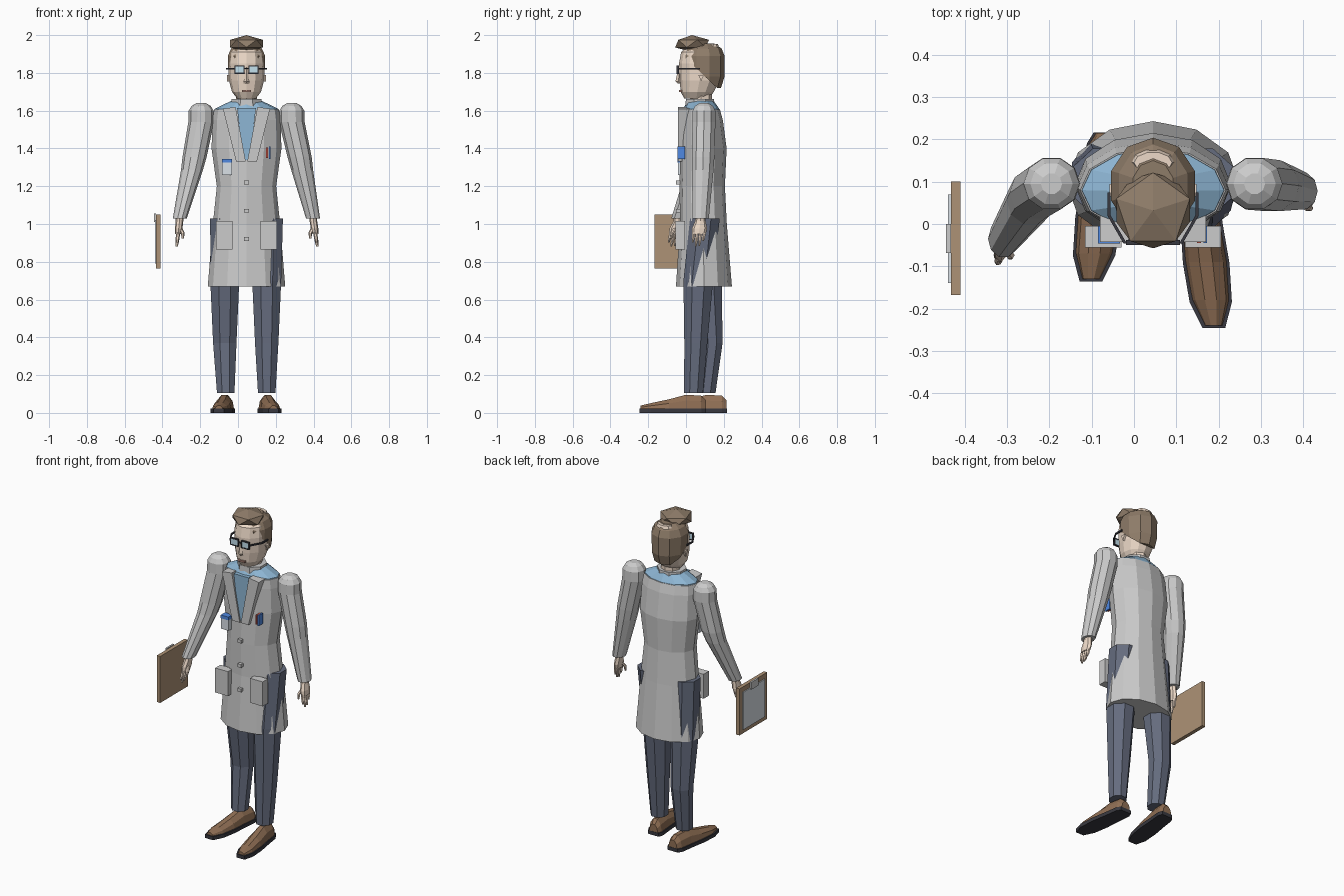
import bpy, bmesh
from math import cos, sin, pi
from mathutils import Vector

if "Cube" in bpy.data.objects:
    bpy.data.objects.remove(bpy.data.objects["Cube"])

CX = 0.045  # body centre line
PAL = dict(skin=(.85, .70, .58), hair=(.27, .20, .14), shirt=(.27, .47, .66), trouser=(.13, .15, .21),
           shoe=(.28, .16, .09), black=(.04, .04, .05), wood=(.42, .29, .18), paper=(.70, .75, .80),
           blue=(.08, .25, .75), red=(.75, .12, .08), glass=(.55, .75, .85), mouth=(.45, .25, .2))
MATS = {}


def finish(name, bm, color):
    bmesh.ops.recalc_face_normals(bm, faces=bm.faces[:])
    me = bpy.data.meshes.new(name)
    bm.to_mesh(me)
    bm.free()
    ob = bpy.data.objects.new(name, me)
    bpy.context.collection.objects.link(ob)
    if color:
        if color not in MATS:
            MATS[color] = bpy.data.materials.new(color)
            MATS[color].diffuse_color = (*PAL[color], 1)
        me.materials.append(MATS[color])
    return ob


def loft(name, rings, n, color=None, v=(0, 1, 0), phase=0, cut=None):
    """Skin elliptical rings (x, y, z, ru, rv); u is along x."""
    bm = bmesh.new()
    U, V = Vector((1, 0, 0)), Vector(v)
    loops = []
    for x, y, z, ru, rv in rings:
        loops.append([bm.verts.new(Vector((x, y, z)) + U * ru * cos(2 * pi * (i + phase) / n)
                                   + V * rv * sin(2 * pi * (i + phase) / n)) for i in range(n)])
    for a, b in zip(loops, loops[1:]):
        for i in range(n):
            bm.faces.new((a[i], a[(i + 1) % n], b[(i + 1) % n], b[i]))
    bm.faces.new(loops[0])
    bm.faces.new(loops[-1])
    if cut:
        bmesh.ops.bisect_plane(bm, geom=bm.verts[:] + bm.edges[:] + bm.faces[:],
                               plane_co=cut[0], plane_no=cut[1], clear_inner=True)
    return finish(name, bm, color)


def prism(name, pts, axis, a, b, color=None):
    """Extrude a 2D outline along an axis from a to b."""
    bm = bmesh.new()

    def put(p, h):
        c = list(p)
        c.insert(axis, h)
        return bm.verts.new(c)
    lo, hi = [put(p, a) for p in pts], [put(p, b) for p in pts]
    bm.faces.new(lo)
    bm.faces.new(hi)
    for i in range(len(pts)):
        j = (i + 1) % len(pts)
        bm.faces.new((lo[i], lo[j], hi[j], hi[i]))
    return finish(name, bm, color)


def box(name, x, y, z, color=None):
    return prism(name, [(x[0], y[0]), (x[1], y[0]), (x[1], y[1]), (x[0], y[1])], 2, z[0], z[1], color)


# coat and shirt
loft("coat", [(CX, .095, .67, .205, .148), (CX, .092, 1.0, .178, .124), (CX, .086, 1.2, .157, .12),
              (CX, .092, 1.4, .185, .123), (CX, .085, 1.55, .18, .11), (CX, .08, 1.605, .172, .1)], 12)
loft("shirt_shoulders", [(CX, .08, 1.58, .172, .1), (CX, .08, 1.61, .168, .096), (CX, .078, 1.65, .085, .07)],
     12, "shirt")
loft("coat_collar", [(CX, .073, 1.615, .088, .082), (CX, .073, 1.662, .085, .08)], 8, phase=.5)
prism("shirt_front", [(CX - .05, 1.615), (CX + .05, 1.615), (CX + .018, 1.34), (CX - .018, 1.34)], 1,
      -.033, .02, "shirt")
for s, side in ((-1, "left"), (1, "right")):
    prism("lapel_" + side, [(CX + s * .125, 1.61), (CX + s * .058, 1.62), (CX + s * .004, 1.33),
                            (CX + s * .055, 1.33)], 1, -.042, .02)
    px = CX + s * .118
    box("hip_pocket_" + side, (px - .043, px + .043), (-.055, -.005), (.865, 1.015))
for z in (.92, 1.07, 1.22):
    box("button", (CX - .012, CX + .012), (-.052, -.02), (z - .01, z + .01))

# chest badge and pens
box("badge", (-.085, -.033), (-.043, -.005), (1.26, 1.325), "paper")
box("badge_strip", (-.085, -.033), (-.046, -.005), (1.325, 1.345), "blue")
box("red_pen", (.149, .158), (-.045, -.005), (1.35, 1.405), "red")
box("blue_pen", (.164, .173), (-.045, -.005), (1.345, 1.41), "blue")

# legs
loft("left_leg", [(-.065, .11, .105, .05, .05), (-.07, .14, .37, .067, .058), (-.07, .115, .7, .083, .08),
                  (-.062, .1, 1.03, .092, .085)], 8, "trouser", phase=.5)
loft("right_leg", [(.152, .04, .105, .05, .054), (.152, .052, .37, .067, .066), (.152, .065, .7, .083, .085),
                   (.15, .1, 1.03, .095, .085)], 8, "trouser", phase=.5)

# shoes: (distance ahead of ankle, half width, top height)
SHOE = [(-.065, .03, .07), (-.04, .043, .095), (.04, .045, .1), (.13, .05, .075), (.22, .045, .055), (.28, .022, .04)]
for side, s, ax, ay in (("left", -1, -.068, .15), ("right", 1, .155, .04)):
    up = loft(side + "_shoe", [(ax + s * .12 * d, ay - d, .015, w, h - .015) for d, w, h in SHOE],
              10, "shoe", v=(0, 0, 1))
    for vert in up.data.vertices:
        vert.co.z = max(vert.co.z, .015)
    edge = [(ax + s * .12 * d + w + .005, ay - d * 1.02) for d, w, h in SHOE]
    edge += [(ax + s * .12 * d - w - .005, ay - d * 1.02) for d, w, h in reversed(SHOE)]
    prism(side + "_shoe_sole", edge, 2, 0, .022, "black")

# arms and hands
ARMS = {"left": [(-.195, .095, 1.6), (-.235, .07, 1.32), (-.308, -.035, 1.03), (-.325, -.07, .88)],
        "right": [(.285, .095, 1.6), (.332, .09, 1.32), (.397, .078, 1.03), (.42, .06, .88)]}
for side, (sh, el, wr, tip) in ARMS.items():
    sh, el, wr, tip = map(Vector, (sh, el, wr, tip))
    up = Vector((0, 0, 1))
    loft(side + "_arm", [(*(sh + up * .04), .025, .025), (*(sh + up * .025), .05, .05), (*sh, .066, .063),
                         (*(sh - up * .06), .068, .064), (*el.lerp(sh, .12), .064, .063),
                         (*el.lerp(wr, .12), .058, .06), (*wr, .037, .045)], 10)
    palm = wr.lerp(tip, .55)
    loft(side + "_palm", [(*(wr + up * .03), .022, .026), (*wr.lerp(tip, .1), .02, .028),
                          (*wr.lerp(tip, .35), .02, .04), (*palm, .016, .037)], 8, "skin")
    for i, ln in enumerate((.86, 1.0, .97, .8)):  # fingers fan along y
        off = Vector((0, (i - 1.5) * .018, 0))
        a, b = wr.lerp(tip, .5) + off, wr.lerp(tip, ln) + off
        loft(side + "_finger", [(*a, .011, .010), (*a.lerp(b, .6), .010, .009), (*b, .006, .005)], 6, "skin")
    sx = .02 if side == "left" else -.02
    t = wr.lerp(tip, .25)
    loft(side + "_thumb", [(*t, .012, .014), (t.x + sx, t.y - .03, t.z - .04, .010, .010),
                           (t.x + sx, t.y - .035, t.z - .07, .006, .006)], 6, "skin")

# clipboard
box("clipboard", (-.433, -.41), (-.168, .1), (.765, 1.05), "wood")
box("clipboard_paper", (-.439, -.433), (-.14, .07), (.79, 1.02), "paper")
box("clipboard_clip", (-.444, -.433), (-.068, 0), (1.01, 1.055))

# head
loft("neck", [(CX, .08, 1.6, .055, .058), (CX, .08, 1.72, .055, .058)], 8, "skin")
loft("head", [(CX, .055, 1.665, .05, .065), (CX, .06, 1.70, .077, .088), (CX, .072, 1.76, .093, .106),
              (CX, .075, 1.85, .097, .112), (CX, .077, 1.91, .09, .103), (CX, .08, 1.94, .06, .07)], 12, "skin")
loft("hair", [(CX, .09, 1.72, .088, .095), (CX, .09, 1.78, .1, .114), (CX, .09, 1.89, .104, .114),
              (CX, .09, 1.93, .085, .098), (CX, .09, 1.955, .05, .06)], 10, "hair", phase=.5,
     cut=((0, 0, 1.875), (0, .94, 1)))
loft("bald_patch", [(CX, .148, 1.925, .055, .032), (CX, .145, 1.952, .045, .025)], 10, "skin")
bm = bmesh.new()
bmesh.ops.create_icosphere(bm, subdivisions=1, radius=1)
for vert in bm.verts:
    c = vert.co
    vert.co = (CX + c.y * .102, .032 + c.x * .1, 1.955 + c.z * .045)
finish("hair_quiff", bm, "hair")
loft("nose", [(CX, -.034, 1.745, .016, .012), (CX, -.04, 1.755, .015, .016), (CX, -.033, 1.83, .006, .006)],
     4, "skin")
box("mouth", (CX - .024, CX + .024), (-.036, -.01), (1.70, 1.71), "mouth")
for s in (-1, 1):
    prism("ear", [(.065, 1.79), (.095, 1.79), (.08, 1.755)], 0, CX + s * .085, CX + s * .103, "skin")

# glasses
box("glasses_bridge", (CX - .012, CX + .012), (-.05, -.042), (1.82, 1.826), "black")
for s in (-1, 1):
    x0, x1 = sorted((CX + s * .01, CX + s * .064))
    box("lens", (x0 + .004, x1 - .004), (-.048, -.04), (1.798, 1.834), "glass")
    for z in (1.795, 1.834):
        box("glasses_rim", (x0, x1), (-.05, -.038), (z, z + .006), "black")
    for x in (x0, x1 - .005):
        box("glasses_rim_side", (x, x + .005), (-.05, -.038), (1.795, 1.84), "black")
    a, b = CX + s * .062, CX + s * .104
    prism("glasses_temple", [(a, -.046), (a + s * .008, -.046), (b + s * .004, .02), (b + s * .004, .075),
                             (b - s * .004, .075), (b - s * .004, .02)], 2, 1.818, 1.827, "black")

for m in bpy.data.materials:
    if m.users and not m.is_grease_pencil:
        m.use_nodes = True
        m.node_tree.nodes["Principled BSDF"].inputs["Base Color"].default_value = m.diffuse_color
